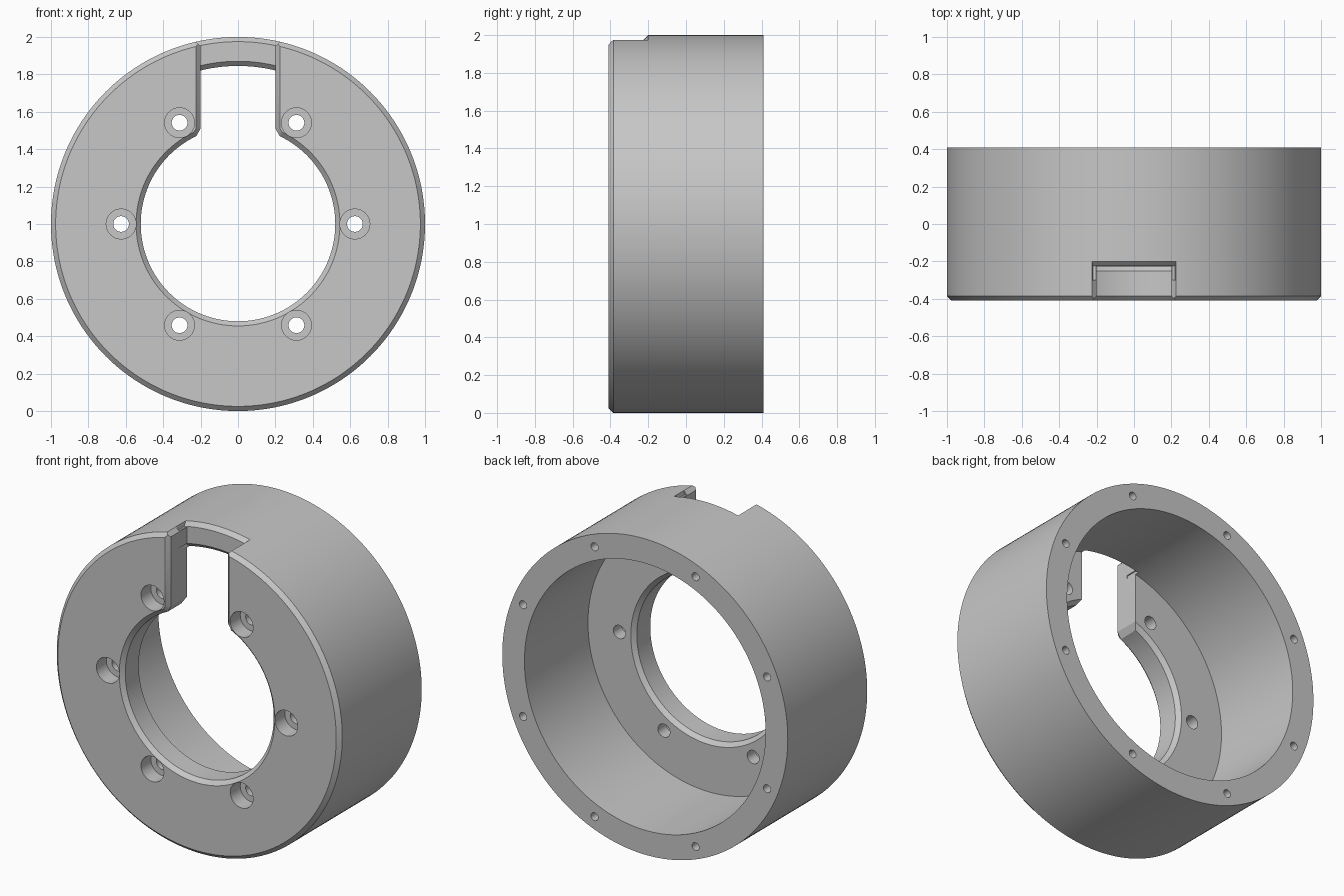
import bpy
import bmesh
from math import sin, cos, pi, radians, asin
from mathutils import Matrix, Vector

if "Cube" in bpy.data.objects:
    bpy.data.objects.remove(bpy.data.objects["Cube"])

AXIS_Z = 1.0            # height of the ring axis, which runs along y
FRONT, BACK = -0.41, 0.41
FLOOR = -0.225          # rear face of the front plate
C = 0.025               # chamfer size

grey = bpy.data.materials.new("plain grey")
grey.use_nodes = True
colour = (0.57, 0.57, 0.57, 1)
grey.diffuse_color = colour
grey.node_tree.nodes["Principled BSDF"].inputs["Base Color"].default_value = colour


def make_object(name, bm):
    bmesh.ops.recalc_face_normals(bm, faces=bm.faces)
    bmesh.ops.translate(bm, verts=bm.verts, vec=(0, 0, AXIS_Z))
    mesh = bpy.data.meshes.new(name)
    bm.to_mesh(mesh)
    bm.free()
    mesh.materials.append(grey)
    obj = bpy.data.objects.new(name, mesh)
    bpy.context.collection.objects.link(obj)
    return obj


def lathe(name, profile, half_angle=pi, steps=192):
    """Turn a closed (radius, y) profile about the y axis, centred on the top."""
    bm = bmesh.new()
    full = half_angle >= pi
    rings = []
    for i in range(steps if full else steps + 1):
        a = -half_angle + 2 * half_angle * i / steps
        rings.append([bm.verts.new((r * sin(a), y, r * cos(a))) for r, y in profile])
    n = len(profile)
    for i in range(steps):
        a, b = rings[i], rings[(i + 1) % len(rings)]
        for j in range(n):
            k = (j + 1) % n
            bm.faces.new((a[j], a[k], b[k], b[j]))
    if not full:
        bm.faces.new(rings[0])
        bm.faces.new(rings[-1])
    return make_object(name, bm)


def slot_prism(name, half_outline, sections):
    """Loft a mirrored (x, z) outline through (y, widening) sections."""
    bm = bmesh.new()
    loops = []
    for y, grow in sections:
        right = [(x + grow, z) for x, z in half_outline]
        left = [(-x, z) for x, z in reversed(right)]
        loops.append([bm.verts.new((x, y, z)) for x, z in right + left])
    n = len(loops[0])
    for a, b in zip(loops, loops[1:]):
        for j in range(n):
            k = (j + 1) % n
            bm.faces.new((a[j], a[k], b[k], b[j]))
    bm.faces.new(loops[0])
    bm.faces.new(loops[-1])
    return make_object(name, bm)


def hole_circle(name, count, start, circle, radius, y0, y1):
    """Cylinders along y, spread round a circle."""
    bm = bmesh.new()
    for i in range(count):
        a = start + 2 * pi * i / count
        place = Matrix.Translation(Vector((circle * cos(a), (y0 + y1) / 2, circle * sin(a))))
        bmesh.ops.create_cone(bm, cap_ends=True, segments=32, radius1=radius, radius2=radius,
                              depth=abs(y1 - y0), matrix=place @ Matrix.Rotation(pi / 2, 4, 'X'))
    return make_object(name, bm)


# Cup-shaped ring: front plate with a chamfered bore, deep cavity behind
BORE, CAVITY = 0.52, 0.845
rear = FLOOR - 0.001
ring = lathe("ring_housing", [
    (BORE + C, FRONT), (1 - C, FRONT), (1, FRONT + C), (1, BACK), (CAVITY, BACK),
    (CAVITY, rear), (BORE + C, rear), (BORE, rear - C), (BORE, FRONT + C)])

# Slot from the bore out through the top, with eased front and outer edges
cutters = [
    slot_prism("slot_cutter", [(0.24, 0.44), (0.2, 0.51), (0.2, 1.1)],
               [(FRONT - 0.02, C + 0.02), (FRONT + C, 0), (FLOOR, 0)]),
    slot_prism("slot_side_chamfer_cutter", [(0.2, 0.95), (0.26, 1.01)],
               [(FRONT - 0.1, 0), (FLOOR, 0)]),
    lathe("slot_outer_chamfer_cutter",
          [(1 - C, -0.3), (1 - C, FLOOR), (1 + C, FLOOR + 2 * C), (1 + C, -0.3)],
          asin(0.225), 24),
    lathe("slot_inner_chamfer_cutter",
          [(CAVITY + C, -0.3), (CAVITY + C, FLOOR), (CAVITY - C, FLOOR + 2 * C), (CAVITY - C, -0.3)],
          asin(0.2 / CAVITY), 24),
    # Counterbored bolt holes in the plate, small screw holes in the rear rim
    hole_circle("bolt_hole_cutter", 6, 0, 0.625, 0.042, FRONT - 0.1, FLOOR + 0.1),
    hole_circle("counterbore_cutter", 6, 0, 0.625, 0.08, FRONT - 0.1, FRONT + 0.1),
    hole_circle("rim_hole_cutter", 8, radians(22.5), 0.925, 0.025, BACK - 0.2, BACK + 0.1),
]

bpy.context.view_layer.objects.active = ring
for cutter in cutters:
    cutter.hide_render = True
    mod = ring.modifiers.new(cutter.name, 'BOOLEAN')
    mod.operation = 'DIFFERENCE'
    mod.solver = 'EXACT'
    mod.object = cutter
    bpy.ops.object.modifier_apply(modifier=mod.name)
    bpy.data.objects.remove(cutter)

# Smooth curved walls, sharp machined edges
bpy.ops.object.select_all(action='DESELECT')
ring.select_set(True)
bpy.ops.object.shade_smooth_by_angle(angle=radians(25))
